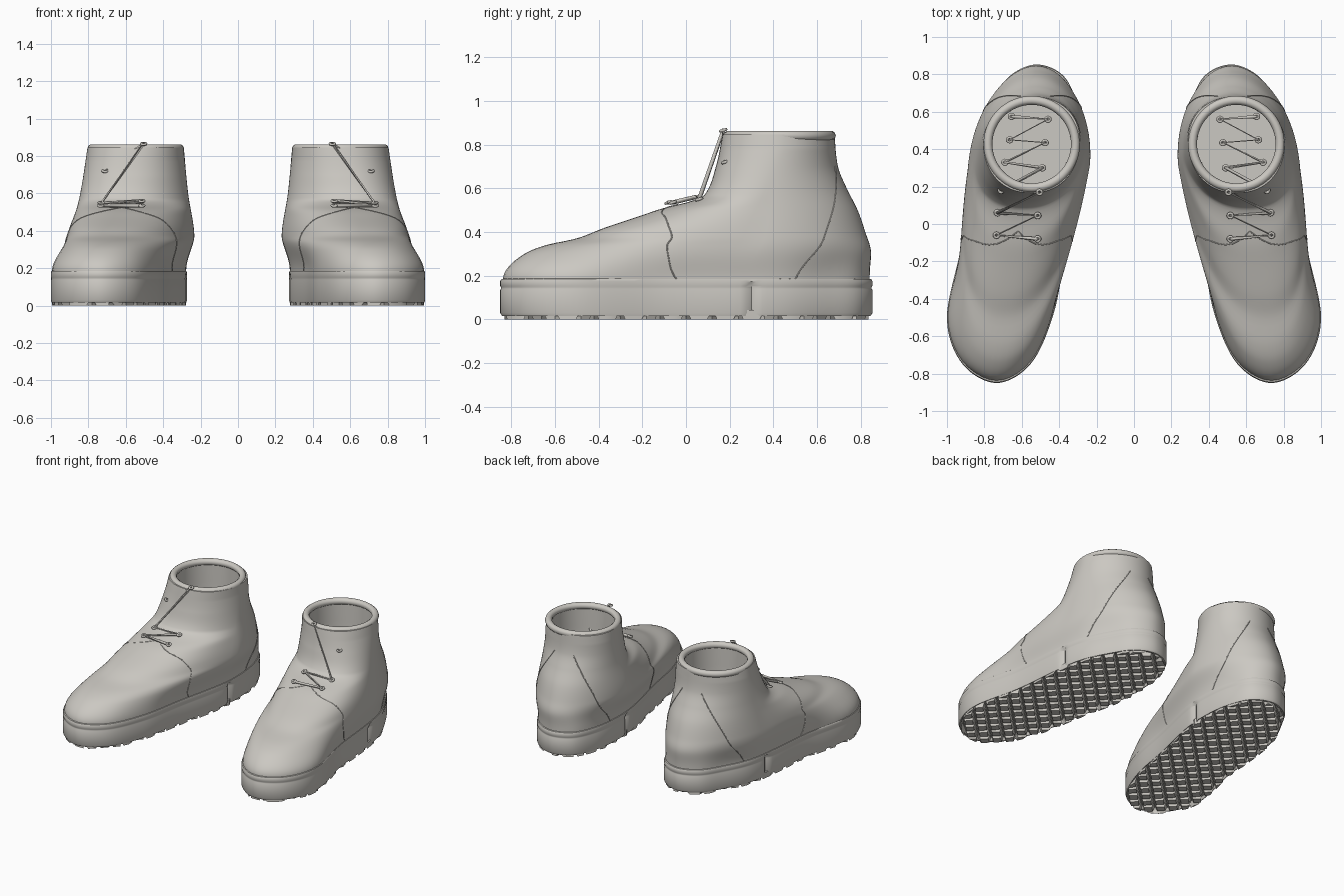
import bpy, bmesh, math
from math import sin, cos, pi, tau

old = bpy.data.objects.get("Cube")
if old:
    bpy.data.objects.remove(old)

grey = bpy.data.materials.new("warm_grey")
grey.use_nodes = True
grey.diffuse_color = (0.6, 0.58, 0.54, 1)
grey.node_tree.nodes["Principled BSDF"].inputs["Base Color"].default_value = grey.diffuse_color

# Sole plan, starting at the toe and running round the outer side to the heel
PLAN = [(.735, -.85), (.92, -.745), (1, -.5), (.925, -.12), (.89, .22), (.85, .46),
        (.755, .66), (.66, .795), (.52, .853), (.38, .795), (.305, .645), (.275, .45),
        (.285, .22), (.365, -.15), (.43, -.48), (.55, -.745)]
# Upper limits by height
FRONT = [(.18, -.75), (.3, -.685), (.34, -.617), (.37, -.5), (.42, -.37), (.47, -.22),
         (.51, -.1), (.54, .02), (.57, .085), (.7, .137), (.86, .17)]
BACK = [(.18, .845), (.3, .85), (.4, .82), (.5, .785), (.6, .735), (.7, .695), (.86, .678)]
INNER = [(.18, .25), (.38, .235), (.6, .268), (.86, .292)]
OUTER = [(.18, .915), (.38, .88), (.6, .84), (.86, .803)]
TIP = [(.18, .735), (.4, .69), (.55, .61), (.86, .547)]
COLLAR = (.547, .427)


def curve(pts, z):
    """Smooth interpolation through height/value pairs."""
    n = len(pts)
    z = min(max(z, pts[0][0]), pts[-1][0])
    i = max(k for k in range(n - 1) if pts[k][0] <= z)

    def slope(k):
        a, b = pts[max(k - 1, 0)], pts[min(k + 1, n - 1)]
        return (b[1] - a[1]) / (b[0] - a[0])
    (z0, v0), (z1, v1) = pts[i], pts[i + 1]
    h = z1 - z0
    u = (z - z0) / h
    s = u * u * (3 - 2 * u)
    return v0 + (v1 - v0) * s + h * (u * (1 - u) ** 2 * slope(i) - u * u * (1 - u) * slope(i + 1))


def plan(t, scale=1.0):
    """Point on the sole outline at angle t."""
    f = (t % tau) / tau * len(PLAN)
    i, u = int(f), f - int(f)
    p = [PLAN[(i + k) % len(PLAN)] for k in (-1, 0, 1, 2)]
    x, y = [(2 * b + (c - a) * u + (2 * a - 5 * b + 4 * c - d) * u ** 2
             + (3 * b - a - 3 * c + d) * u ** 3) / 2 for a, b, c, d in zip(*p)]
    cx = .62 - .12 * y
    return cx + (x - cx) * scale, y * scale


def upper(t, z):
    """Point on the outside of the upper."""
    c, s = cos(t), sin(t)
    rise = min(1, max(0, (z - .18) / .6))
    power = .88 if c > 0 else 1.1 - .1 * rise
    s = math.copysign(abs(s) ** power, s)
    mid_y = .27 + .16 * rise
    lo, hi = curve(INNER, z), curve(OUTER, z)
    mid_x = (lo + hi) / 2
    tip, end = (curve(TIP, z), curve(FRONT, z)) if c > 0 else (.525, curve(BACK, z))
    x = mid_x + (tip - mid_x) * abs(c) + (hi - lo) / 2 * s
    y = mid_y + (end - mid_y) * abs(c)
    u = min(1, max(0, (z - .18) / .2))
    b = u * u * (3 - 2 * u)
    px, py = plan(t, .985)
    return px + (x - px) * b, py + (y - py) * b, z


def finish(ob, angle=40):
    ob.data.materials.append(grey)
    if ob.type == 'MESH':
        bpy.ops.object.select_all(action='DESELECT')
        ob.select_set(True)
        bpy.context.view_layer.objects.active = ob
        bpy.ops.object.shade_smooth_by_angle(angle=math.radians(angle))


def mesh_object(name, bm, side):
    for v in bm.verts:
        v.co.x *= side
    bmesh.ops.recalc_face_normals(bm, faces=bm.faces)
    me = bpy.data.meshes.new(name)
    bm.to_mesh(me)
    bm.free()
    ob = bpy.data.objects.new(name, me)
    bpy.context.collection.objects.link(ob)
    finish(ob)


def loft(name, rings, side, cap_start):
    bm = bmesh.new()
    rows = [[bm.verts.new(p) for p in ring] for ring in rings]
    n = len(rows[0])
    for a, b in zip(rows, rows[1:]):
        for i in range(n):
            bm.faces.new((a[i], a[(i + 1) % n], b[(i + 1) % n], b[i]))
    bm.faces.new(rows[-1])
    if cap_start:
        bm.faces.new(rows[0])
    mesh_object(name, bm, side)


def tube(name, pts, radius, side):
    cu = bpy.data.curves.new(name, 'CURVE')
    cu.dimensions = '3D'
    cu.bevel_depth = radius
    cu.bevel_resolution = 2
    cu.use_fill_caps = True
    sp = cu.splines.new('POLY')
    sp.points.add(len(pts) - 1)
    for q, (x, y, z) in zip(sp.points, pts):
        q.co = (x * side, y, z, 1)
    ob = bpy.data.objects.new(name, cu)
    bpy.context.collection.objects.link(ob)
    finish(ob)


def ring(name, x, y, z, major, minor, side, tilt=0):
    bpy.ops.mesh.primitive_torus_add(location=(x * side, y, z), rotation=(tilt, 0, 0),
                                     major_radius=major, minor_radius=minor,
                                     major_segments=64 if major > .1 else 16, minor_segments=10)
    ob = bpy.context.object
    ob.name = name
    finish(ob, 60)


def sole_ring(z, scale):
    pts = []
    for i in range(160):
        x, y = plan(tau * i / 160, scale)
        # Notch ahead of the heel block
        dent = .02 * math.exp(-((y - .3) / .018) ** 2) if z < .16 else 0
        pts.append((x + (dent if x < .6 else -dent), y, z))
    return pts


# Outline limits used to trim the tread
DENSE = [plan(pi * i / 60, .985) for i in range(121)]


def trim(x, y):
    y = min(max(y, -.83), .835)
    xs = []
    for (ax, ay), (bx, by) in zip(DENSE, DENSE[1:]):
        if (ay - y) * (by - y) <= 0 and ay != by:
            xs.append(ax + (bx - ax) * (y - ay) / (by - ay))
    return min(max(x, min(xs)), max(xs)), y


def tread(name, side):
    bm = bmesh.new()
    step = .06
    for i in range(4, 18):
        for j in range(-14, 15):
            if (i + j) % 2:
                continue
            cx, cy = i * step, j * step
            tx, ty = trim(cx, cy)
            if math.hypot(tx - cx, ty - cy) > .03:
                continue
            rows = []
            for z, r in ((.042, .057), (0, .038)):
                rows.append([bm.verts.new((*trim(cx + dx * r, cy + dy * r), z))
                             for dx, dy in ((1, 0), (0, 1), (-1, 0), (0, -1))])
            top, low = rows
            bm.faces.new(top)
            bm.faces.new(low)
            for k in range(4):
                m = (k + 1) % 4
                bm.faces.new((top[k], top[m], low[m], low[k]))
    mesh_object(name, bm, side)


SOLE = [(.036, .9), (.036, .955), (.016, .975), (.016, .99), (.03, 1), (.134, 1),
        (.14, .996), (.148, .996), (.154, 1), (.174, 1), (.184, .994), (.187, .98), (.187, .9)]
LACE = [(.515, -.08, .535), (.735, -.06, .535), (.515, .045, .56), (.73, .06, .55),
        (.505, .17, .865), (.71, .18, .72), (.49, .3, .58), (.69, .33, .5),
        (.475, .435, .5), (.665, .45, .5), (.46, .56, .5), (.655, .575, .5)]
VAMP = [(.185, 1.26), (.35, 1.12), (.46, .75), (.525, 0)]
HEEL = [(.185, 2.05), (.3, 2.15), (.5, 2.4), (.7, 2.85)]

for side, label in ((1, "left"), (-1, "right")):
    # Sole and tread
    loft(label + "_sole", [sole_ring(z, s) for z, s in SOLE], side, True)
    tread(label + "_tread", side)

    # Upper with its hollow shaft
    turns = [tau * i / 80 for i in range(80)]
    rings = [[upper(t, .175 + .67 * k / 80) for t in turns] for k in range(81)]
    for z, r in ((.85, .222), (.7, .22), (.55, .22), (.46, .21)):
        rings.append([(COLLAR[0] + r * sin(t), COLLAR[1] - r * cos(t), z) for t in turns])
    loft(label + "_upper", rings, side, False)
    ring(label + "_collar", *COLLAR, .84, .234, .024, side)

    # Seams on both flanks
    for flank, where in ((1, "outer"), (-1, "inner")):
        for part, path in (("vamp", VAMP), ("heel", HEEL)):
            lo, hi = path[0][0], path[-1][0]
            zs = [lo + (hi - lo) * k / 30 for k in range(31)]
            tube(f"{label}_{part}_seam_{where}",
                 [upper(flank * curve(path, z), z) for z in zs], .003, side)

    # Laces and eyelets
    tube(label + "_lace", LACE, .01, side)
    for k, (x, y, z) in enumerate(LACE):
        ring(f"{label}_eyelet_{k + 1}", x, y, z, .013, .007, side, .3)
